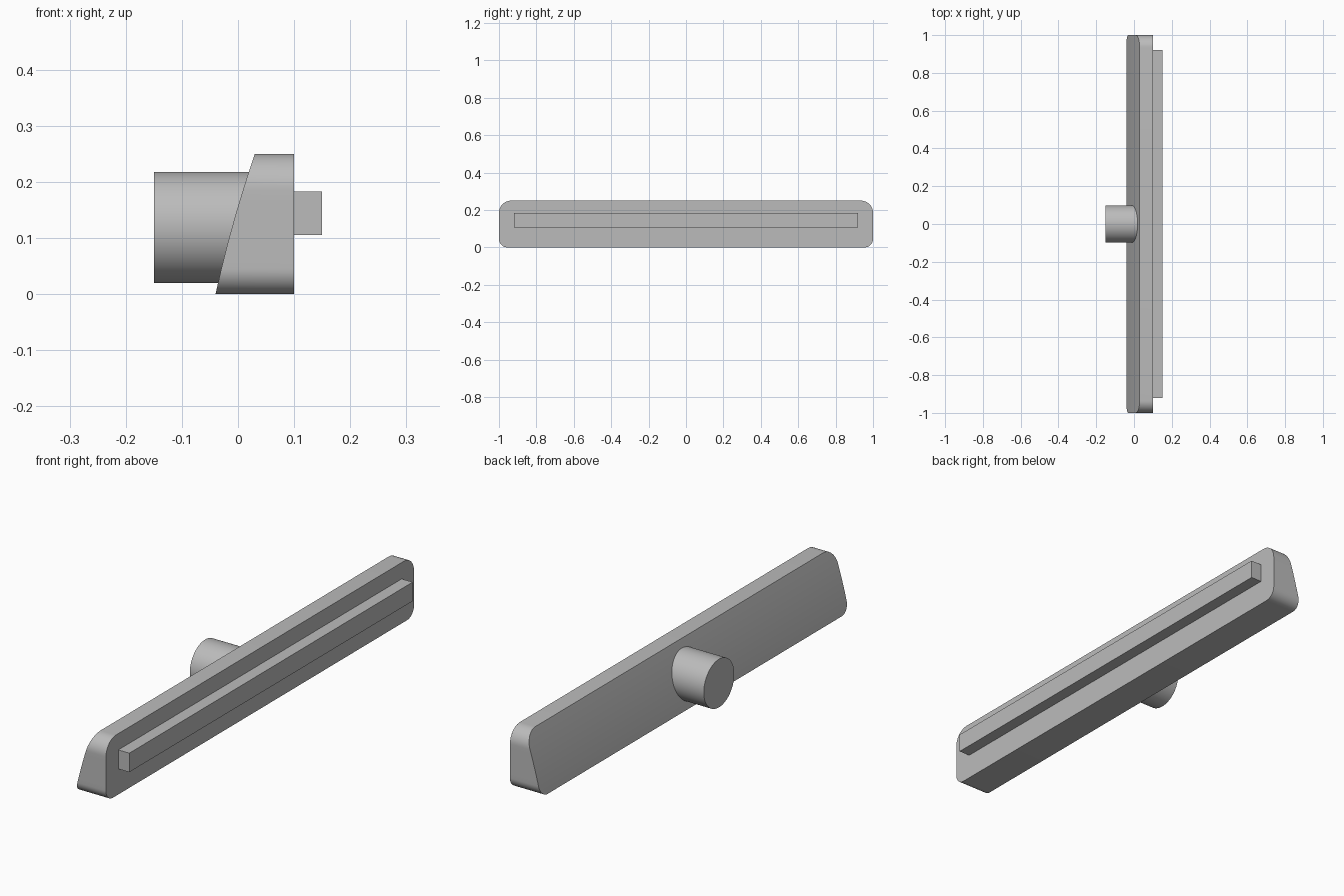
import bpy, bmesh, math
from mathutils import Matrix

cube = bpy.data.objects.get("Cube")
if cube:
    bpy.data.objects.remove(cube, do_unlink=True)

grey = bpy.data.materials.new("plain grey")
grey.use_nodes = True
COLOUR = (0.5, 0.5, 0.5, 1)
grey.diffuse_color = COLOUR
grey.node_tree.nodes["Principled BSDF"].inputs["Base Color"].default_value = COLOUR

HEIGHT, HALF_LENGTH, FACE_X = 0.25, 1.0, 0.10
LOW_R, TOP_R = 0.045, 0.065


def finish(name, bm):
    bmesh.ops.recalc_face_normals(bm, faces=bm.faces)
    mesh = bpy.data.meshes.new(name)
    bm.to_mesh(mesh)
    bm.free()
    mesh.materials.append(grey)
    obj = bpy.data.objects.new(name, mesh)
    bpy.context.collection.objects.link(obj)
    bpy.ops.object.select_all(action='DESELECT')
    obj.select_set(True)
    bpy.context.view_layer.objects.active = obj
    bpy.ops.object.shade_smooth_by_angle(angle=math.radians(30))
    return obj


def back_x(z):
    """Gently bowed, leaning back surface."""
    t = z / HEIGHT
    return -0.04 + 0.07 * t - 0.016 * t * (1 - t)


# Handle plate: rounded outline lofted in rows from bottom to top
STEPS = 12
rows = []
for i in range(STEPS + 1):
    a = i / STEPS * math.pi / 2
    rows.append((LOW_R * (1 - math.cos(a)), HALF_LENGTH - LOW_R * (1 - math.sin(a))))
for i in range(1, 8):
    z = LOW_R + (HEIGHT - TOP_R - LOW_R) * i / 8
    rows.append((z, HALF_LENGTH))
for i in range(STEPS + 1):
    a = i / STEPS * math.pi / 2
    rows.append((HEIGHT - TOP_R * (1 - math.sin(a)), HALF_LENGTH - TOP_R * (1 - math.cos(a))))

bm = bmesh.new()
rings = []
for z, w in rows:
    corners = ((back_x(z), -w), (FACE_X, -w), (FACE_X, w), (back_x(z), w))
    rings.append([bm.verts.new((x, y, z)) for x, y in corners])
for low, high in zip(rings, rings[1:]):
    for k in range(4):
        n = (k + 1) % 4
        bm.faces.new((low[k], low[n], high[n], high[k]))
bm.faces.new(rings[0])
bm.faces.new(rings[-1])
finish("handle_plate", bm)

# Raised strip along the flat face
bm = bmesh.new()
bmesh.ops.create_cube(bm, size=1, matrix=Matrix.Translation((0.12, 0, 0.144))
                      @ Matrix.Diagonal((0.06, 1.84, 0.078, 1)))
finish("raised_strip", bm)

# Round mounting post on the leaning side
bm = bmesh.new()
bmesh.ops.create_cone(bm, cap_ends=True, segments=64, radius1=0.099, radius2=0.099, depth=0.2,
                      matrix=Matrix.Translation((-0.05, 0, 0.119))
                      @ Matrix.Rotation(math.pi / 2, 4, 'Y'))
finish("mounting_post", bm)
